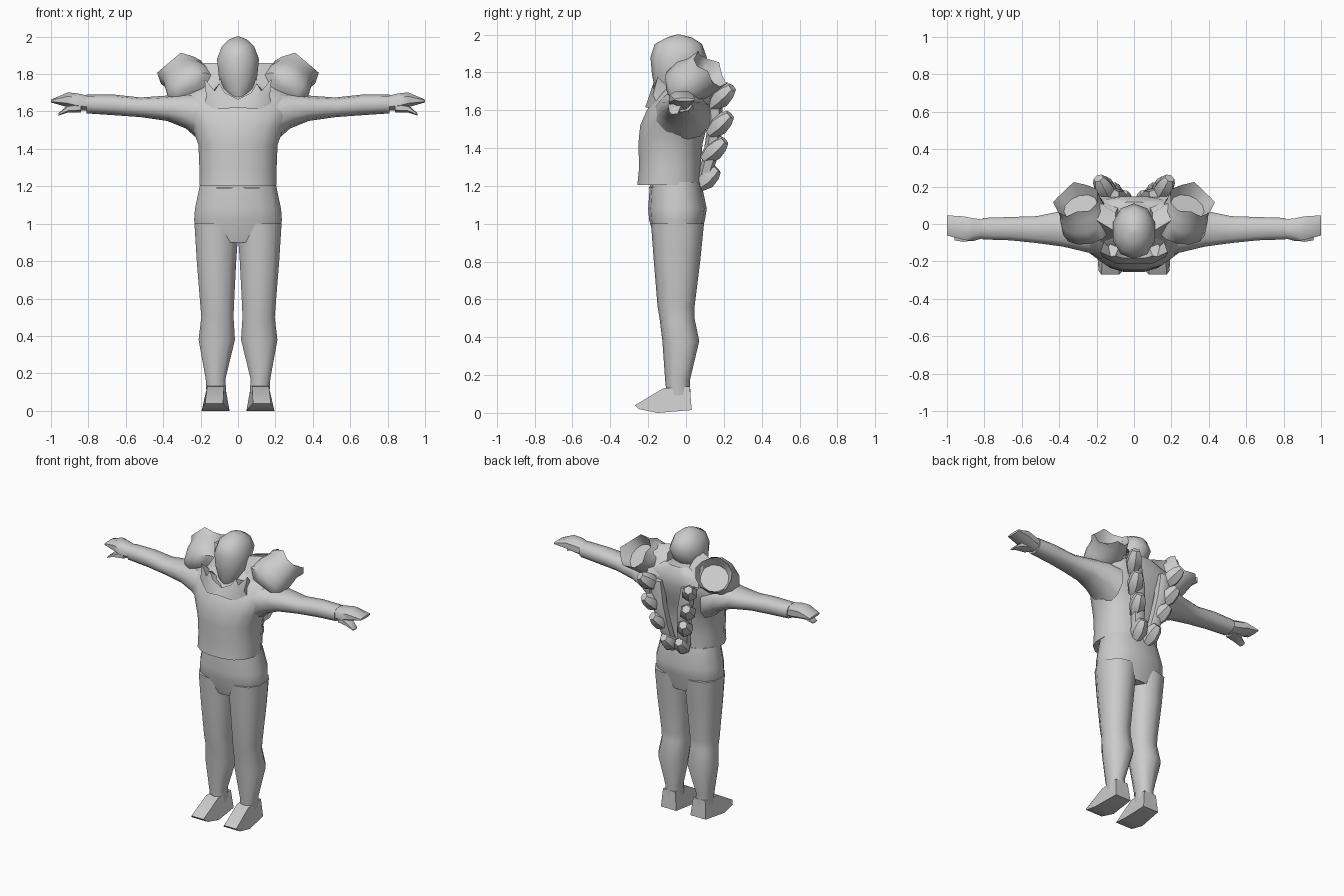
import bpy, math
from mathutils import Vector as V

GREY = bpy.data.materials.new("plain grey")
GREY.diffuse_color = (0.6, 0.6, 0.6, 1)


def make(name, verts, faces, mirror=False, angle=50):
    """Mesh object with smooth shading below the angle, optionally mirrored in x."""
    me = bpy.data.meshes.new(name)
    me.from_pydata([tuple(v) for v in verts], [], faces)
    me.materials.append(GREY)
    ob = bpy.data.objects.new(name, me)
    bpy.context.collection.objects.link(ob)
    me.shade_smooth()
    me.set_sharp_from_angle(angle=math.radians(angle))
    if mirror:
        m = ob.modifiers.new("mirror", 'MIRROR')
        m.use_mirror_merge = False
    return ob


def loft(name, rings, n=10, power=0.85, caps=(True, True), **kw):
    """Skin through rings given as (centre, half axis u, half axis v)."""
    verts, faces = [], []
    for c, u, v in rings:
        for i in range(n):
            a = 2 * math.pi * (i + 0.5) / n
            s, t = math.cos(a), math.sin(a)
            verts.append(V(c) + V(u) * math.copysign(abs(s) ** power, s)
                         + V(v) * math.copysign(abs(t) ** power, t))
    for r in range(len(rings) - 1):
        for i in range(n):
            j = (i + 1) % n
            faces.append((r * n + i, r * n + j, r * n + n + j, r * n + n + i))
    if caps[0]:
        faces.append(tuple(reversed(range(n))))
    if caps[1]:
        faces.append(tuple(range(len(verts) - n, len(verts))))
    return make(name, verts, faces, **kw)


def z_rings(rows):
    return [(((a + b) / 2, (c + d) / 2, z), ((b - a) / 2, 0, 0), (0, (d - c) / 2, 0))
            for z, a, b, c, d in rows]


def x_rings(rows):
    return [((x, (a + b) / 2, (c + d) / 2), (0, (b - a) / 2, 0), (0, 0, (d - c) / 2))
            for x, a, b, c, d in rows]


# Trousers: hips and two legs
loft("hips", z_rings([(.9, -.215, .215, -.16, .07), (1.02, -.24, .24, -.195, .1),
                      (1.08, -.235, .235, -.2, .11), (1.22, -.205, .205, -.19, .08)]), 14)
loft("leg", z_rings([(.08, .06, .17, -.1, .025), (.17, .065, .175, -.11, .02),
                     (.38, .012, .215, -.125, .07), (.5, .02, .2, -.14, .045),
                     (.56, .018, .205, -.15, .045), (.8, .005, .225, -.17, .075),
                     (1.0, -.01, .238, -.185, .095)]), mirror=True)

# Foot: wedge shoe with a raised toe
foot = [(x, y, z) for y, z, a, b in
        [(-.27, .04, .08, .175), (-.12, .13, .075, .165), (.02, .14, .07, .165),
         (.03, .015, .055, .175), (-.15, .0, .045, .195), (-.25, .02, .06, .19)]
        for x in (a, b)]
make("foot", foot, [(2*i, 2*i+1, (2*i+3) % 12, (2*i+2) % 12) for i in range(6)]
     + [(10, 8, 6, 4, 2, 0), (1, 3, 5, 7, 9, 11)], mirror=True, angle=40)

# Shirt with an overhanging front hem
loft("shirt", z_rings([(1.205, -.21, .21, -.26, .08), (1.3, -.21, .21, -.25, .08),
                       (1.42, -.215, .215, -.255, .09), (1.52, -.25, .25, -.245, .115),
                       (1.6, -.3, .3, -.21, .14), (1.67, -.33, .33, -.16, .15),
                       (1.74, -.24, .24, -.1, .15), (1.79, -.12, .12, -.05, .12)]), 16)
loft("belt_line", z_rings([(1.188, -.12, .12, -.197, -.17), (1.195, -.12, .12, -.197, -.17)]),
     4, power=.1)

# Sleeves and hands
loft("sleeve", x_rings([(.2, -.17, .13, 1.44, 1.7), (.28, -.15, .11, 1.51, 1.7),
                        (.38, -.125, .075, 1.55, 1.685), (.52, -.105, .045, 1.57, 1.675),
                        (.66, -.09, .04, 1.58, 1.69), (.81, -.085, .035, 1.59, 1.69)]),
     mirror=True)
loft("hand", x_rings([(.79, -.075, .025, 1.6, 1.685), (.86, -.095, .035, 1.605, 1.7),
                      (.91, -.09, .045, 1.62, 1.705), (1.0, -.065, .05, 1.648, 1.664)]),
     8, mirror=True)
loft("thumb", x_rings([(.84, -.09, .0, 1.595, 1.65), (.91, -.1, -.02, 1.595, 1.635),
                       (.96, -.09, -.04, 1.578, 1.59)]), 6, mirror=True)

# Head and neck
loft("head", z_rings([(1.67, -.03, .03, -.15, -.09), (1.71, -.075, .075, -.165, -.01),
                      (1.79, -.108, .108, -.18, .06), (1.88, -.118, .118, -.188, .11),
                      (1.95, -.09, .09, -.165, .085), (1.985, -.05, .05, -.1, .03),
                      (2.0, -.01, .01, -.05, -.03)]), 10, power=.95)
loft("neck", z_rings([(1.6, -.12, .12, -.14, .1), (1.76, -.075, .075, -.09, .06)]))

# Pointed collar: two spikes each side of a centre notch
make("collar", [(0, -.215, 1.62), (0, -.185, 1.665), (.07, -.18, 1.7), (.1, -.17, 1.75),
                (.125, -.175, 1.71), (.18, -.15, 1.775), (.17, -.175, 1.68),
                (.19, -.13, 1.6), (.09, -.215, 1.615), (.07, -.1, 1.68), (.15, -.06, 1.69)],
     [(0, 8, 2, 1), (8, 4, 3, 2), (8, 7, 6, 4), (4, 6, 5), (2, 3, 9), (3, 4, 10, 9),
      (4, 5, 10), (5, 6, 10), (6, 7, 10), (1, 2, 9)], mirror=True)

# Flared shoulder cups opening up and back, with a toothed rim
N = 12
axis = V((.3, .68, .67)).normalized()
side = V((1, 0, -.3)); side = (side - axis * side.dot(axis)).normalized()
up = axis.cross(side) * -1
if up.z < 0:
    up = -up
cup = [((.24, -.06, 1.68), .1, .06), ((.245, -.03, 1.72), .14, .11),
       ((.265, .04, 1.765), .135, .125), ((.285, .09, 1.79), .12, .115),
       ((.305, .125, 1.81), .125, .115), ((.285, .09, 1.77), .095, .09)]
cup_ob = loft("shoulder_cup", [(c, side * a, up * b) for c, a, b in cup], N, power=1, mirror=True)
for i in range(0, N, 3):
    cup_ob.data.vertices[4 * N + i].co += axis * .03
# Raised web joining the cup to the nape
make("shoulder_web", [(.1, -.04, 1.86), (.2, .02, 1.86), (.33, -.06, 1.7), (.2, -.12, 1.66),
                      (.1, -.09, 1.7), (.1, .06, 1.84), (.2, .12, 1.84), (.2, .15, 1.7),
                      (.06, .14, 1.7)],
     [(0, 4, 3, 1), (1, 3, 2), (0, 1, 6, 5), (5, 6, 7, 8), (0, 5, 8, 4), (1, 2, 7, 6)],
     mirror=True, angle=60)

# Back spines: a column each side, with blunt prongs sweeping up and out
loft("spine_column", [((.05, .09, 1.22), (.035, 0, 0), (0, .035, 0)),
                      ((.075, .13, 1.36), (.045, 0, 0), (0, .04, 0)),
                      ((.1, .155, 1.52), (.05, 0, 0), (0, .04, 0)),
                      ((.12, .15, 1.68), (.045, 0, 0), (0, .04, 0))], 6, mirror=True)
for k, (x, y, z, dx) in enumerate([(.06, .165, 1.29, .02), (.12, .205, 1.44, .045),
                                   (.165, .235, 1.575, .05), (.19, .245, 1.72, .06)]):
    tip, root = V((x, y, z)), V((x - dx, y - .11, z - .1))
    d = (tip - root).normalized()
    u = d.cross(V((0, 0, 1))).normalized()
    w = u.cross(d)
    loft(f"back_prong_{k + 1}",
         [(root.lerp(tip, t), u * r, w * r) for t, r in
          [(0, .03), (.45, .055), (.8, .045), (1, .028)]], 6, power=1, mirror=True, angle=40)
